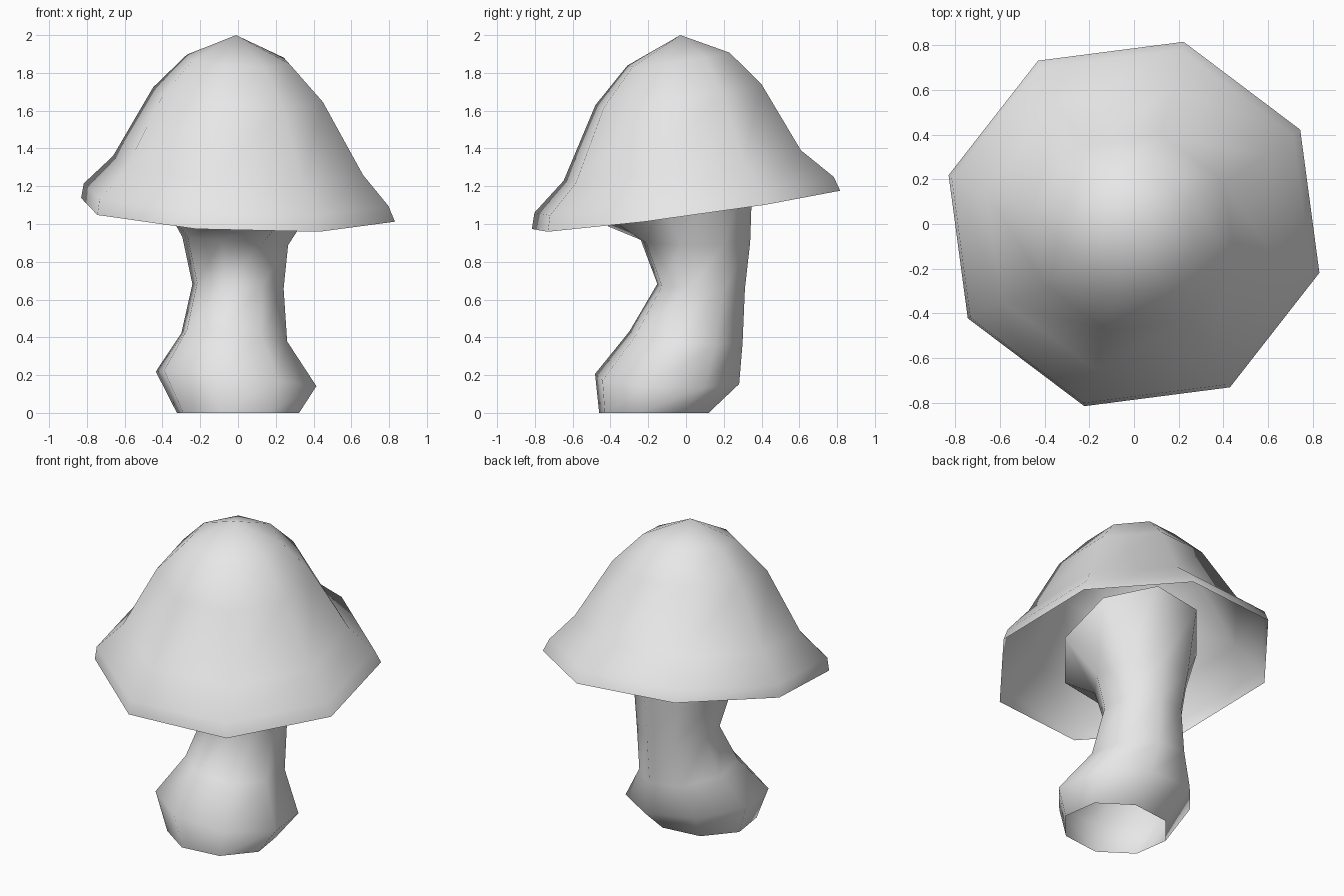
import bpy, bmesh
from math import cos, sin, radians

old = bpy.data.objects.get("Cube")
if old:
    bpy.data.objects.remove(old, do_unlink=True)

SIDES = 8
TURN = -15

grey = bpy.data.materials.new("plain_grey")
grey.use_nodes = True
grey.diffuse_color = (0.8, 0.8, 0.8, 1)
grey.node_tree.nodes["Principled BSDF"].inputs["Base Color"].default_value = (0.8, 0.8, 0.8, 1)


def ring(bm, cx, cy, z, rx, ry, slope_x, slope_y):
    """One tilted eight-sided loop of vertices."""
    verts = []
    for i in range(SIDES):
        a = radians(TURN + i * 360 / SIDES)
        x, y = rx * cos(a), ry * sin(a)
        verts.append(bm.verts.new((cx + x, cy + y, z + slope_x * x + slope_y * y)))
    return verts


def lathe(name, rings, apex=None):
    """Skin the loops from bottom to top, closing at the apex if given."""
    bm = bmesh.new()
    loops = [ring(bm, *r) for r in rings]
    for low, high in zip(loops, loops[1:]):
        for i in range(SIDES):
            j = (i + 1) % SIDES
            bm.faces.new((low[i], low[j], high[j], high[i]))
    if apex:
        tip = bm.verts.new(apex)
        for i in range(SIDES):
            bm.faces.new((loops[-1][i], loops[-1][(i + 1) % SIDES], tip))
    for f in bm.faces:
        f.smooth = True
    mesh = bpy.data.meshes.new(name)
    bm.to_mesh(mesh)
    bm.free()
    mesh.materials.append(grey)
    obj = bpy.data.objects.new(name, mesh)
    bpy.context.collection.objects.link(obj)
    return obj


# Bent stem: swollen foot, narrow waist, flared top tucked inside the cap
lathe("stem", [
    (0.00, -0.17, 0.00, 0.335, 0.30, 0, 0),
    (-0.01, -0.10, 0.18, 0.44, 0.395, -0.10, -0.04),
    (-0.02, 0.00, 0.40, 0.29, 0.31, -0.10, -0.08),
    (0.00, 0.08, 0.67, 0.25, 0.24, -0.06, -0.04),
    (-0.015, 0.05, 0.91, 0.29, 0.30, -0.08, 0),
    (0.00, -0.03, 1.19, 0.44, 0.40, 0, 0.52),
])

# Hollow tilted cap
lathe("cap", [
    (0.00, 0.00, 1.075, 0.86, 0.845, -0.04, 0.135),
    (-0.01, -0.01, 1.155, 0.835, 0.82, -0.04, 0.13),
    (0.00, -0.02, 1.31, 0.685, 0.65, -0.04, 0.14),
    (0.00, -0.04, 1.685, 0.465, 0.455, -0.05, 0.14),
    (0.00, -0.04, 1.873, 0.28, 0.28, -0.05, 0.14),
], apex=(-0.01, -0.03, 2.0))
